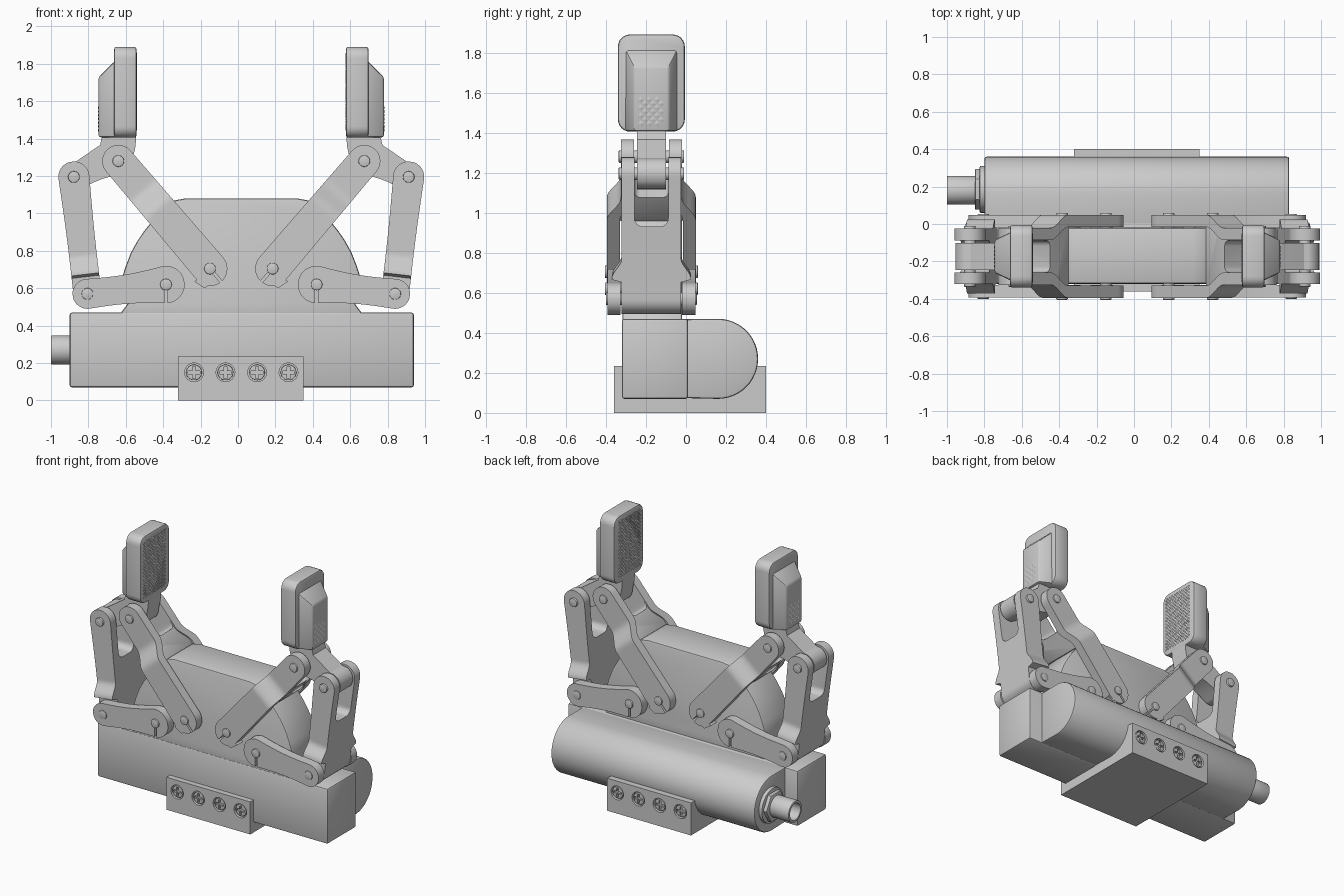
import bpy, bmesh, math
from mathutils import Vector

if "Cube" in bpy.data.objects:
    bpy.data.objects.remove(bpy.data.objects["Cube"])

CX, CY = 0.0175, -0.173          # symmetry centre of the linkage


def finish(bm, name, bevel=0.0, seg=2):
    bmesh.ops.recalc_face_normals(bm, faces=bm.faces)
    if bevel:
        edges = [e for e in bm.edges if e.calc_face_angle(0) > math.radians(35)]
        bmesh.ops.bevel(bm, geom=edges, offset=bevel, segments=seg, profile=0.5, affect='EDGES')
    me = bpy.data.meshes.new(name)
    bm.to_mesh(me)
    bm.free()
    ob = bpy.data.objects.new(name, me)
    bpy.context.collection.objects.link(ob)
    return ob


def prism(name, pts, axis, a, b, bevel=0.0, seg=2):
    """Extrude a profile: axis Y takes (x, z) points, axis X takes (y, z) points."""
    bm = bmesh.new()
    put = (lambda p, t: (p[0], t, p[1])) if axis == 'Y' else (lambda p, t: (t, p[0], p[1]))
    lo = [bm.verts.new(put(p, a)) for p in pts]
    hi = [bm.verts.new(put(p, b)) for p in pts]
    bm.faces.new(lo)
    bm.faces.new(hi)
    n = len(pts)
    for i in range(n):
        bm.faces.new((lo[i], lo[(i + 1) % n], hi[(i + 1) % n], hi[i]))
    return finish(bm, name, bevel, seg)


def rect(x0, x1, z0, z1):
    return [(x0, z0), (x1, z0), (x1, z1), (x0, z1)]


def arc(cx, cz, r, a0, a1, n):
    return [(cx + r * math.cos(math.radians(a0 + (a1 - a0) * i / n)),
             cz + r * math.sin(math.radians(a0 + (a1 - a0) * i / n))) for i in range(n + 1)]


def circle(cx, cz, r, n=32):
    return arc(cx, cz, r, 0, 360, n)[:-1]


def round_rect(x0, x1, z0, z1, r):
    return (arc(x1 - r, z0 + r, r, -90, 0, 6) + arc(x1 - r, z1 - r, r, 0, 90, 6)
            + arc(x0 + r, z1 - r, r, 90, 180, 6) + arc(x0 + r, z0 + r, r, 180, 270, 6))


def cut(ob, cutter):
    m = ob.modifiers.new("cut", 'BOOLEAN')
    m.operation, m.object = 'DIFFERENCE', cutter
    bpy.context.view_layer.objects.active = ob
    bpy.ops.object.modifier_apply(modifier=m.name)
    bpy.data.objects.remove(cutter)


def along(p, q, s, w=0.0):
    """Point at distance s from p towards q, offset sideways by w."""
    d = (Vector(q) - Vector(p)).normalized()
    return Vector(p) + d * s + Vector((-d.y, d.x)) * w


def bar(name, p, q, r0, r1, yfun, waist=0.0):
    """Round-ended link from p to q whose depth range follows yfun(s)."""
    L, N = (Vector(q) - Vector(p)).length, 10
    sec = [(-r0 * math.cos(k * math.pi / 2 / N), r0 * math.sin(k * math.pi / 2 / N)) for k in range(1, N)]
    sec += [(L * k / 48, r0 + (r1 - r0) * k / 48 - waist * math.sin(math.pi * k / 48)) for k in range(49)]
    sec += [(L + r1 * math.cos(k * math.pi / 2 / N), r1 * math.sin(k * math.pi / 2 / N)) for k in range(N - 1, 0, -1)]
    bm = bmesh.new()
    prev = None
    for s, w in sec:
        y0, y1 = yfun(s)
        a, b = along(p, q, s, w), along(p, q, s, -w)
        ring = [bm.verts.new(v) for v in ((a.x, y0, a.y), (b.x, y0, b.y), (b.x, y1, b.y), (a.x, y1, a.y))]
        if prev:
            for i in range(4):
                j = (i + 1) % 4
                bm.faces.new((prev[i], prev[j], ring[j], ring[i]))
        else:
            bm.faces.new(ring)
        prev = ring
    bm.faces.new(prev)
    return finish(bm, name)


def smooth(t):
    t = max(0.0, min(1.0, t))
    return t * t * (3 - 2 * t)


def studs(name, x, dx, ys, zs, h):
    """Grip texture of small diamond pyramids."""
    bm = bmesh.new()
    for i, z in enumerate(zs):
        for y in ys:
            y += h * (i % 2)
            base = [bm.verts.new((x, y + a * h, z + b * h)) for a, b in ((1, 0), (0, 1), (-1, 0), (0, -1))]
            tip = bm.verts.new((x + dx, y, z))
            for k in range(4):
                bm.faces.new((base[k], base[(k + 1) % 4], tip))
            bm.faces.new(base)
    return finish(bm, name)


# Main body, motor barrel and arched housing
prism("base_body", rect(-0.90, 0.94, 0.07, 0.47), 'Y', -0.32, 0.01, 0.012)
prism("motor_barrel", [(-0.05, 0.075), (-0.05, 0.468)] + arc(0.16, 0.27, 0.2, 90, -90, 24), 'X', -0.80, 0.83, 0.012)
half = [(0.65, 0.46), (0.605, 0.52), (0.625, 0.58), (0.64, 0.65), (0.617, 0.72), (0.59, 0.79), (0.557, 0.85),
        (0.52, 0.905), (0.475, 0.96), (0.43, 1.01), (0.395, 1.045), (0.355, 1.07), (0.30, 1.08)]
prism("arched_housing", [(CX + u, z) for u, z in half] + [(CX - u, z) for u, z in reversed(half)],
      'Y', -0.318, -0.02, 0.012)

# Mounting bracket with cross-head screws on both faces
bracket = prism("mounting_bracket", rect(-0.32, 0.35, 0.0, 0.235), 'Y', -0.36, 0.40)
for face, d in ((-0.36, 1), (0.40, -1)):
    for x in (-0.235, -0.067, 0.102, 0.27):
        cut(bracket, prism("recess", circle(x, 0.15, 0.05), 'Y', face - 0.02 * d, face + 0.025 * d))
        head = prism("bracket_screw", circle(x, 0.15, 0.042), 'Y', face + 0.005 * d, face + 0.03 * d, 0.004)
        a, b = 0.008, 0.032
        plus = [(a, b), (-a, b), (-a, a), (-b, a), (-b, -a), (-a, -a),
                (-a, -b), (a, -b), (a, -a), (b, -a), (b, a), (a, a)]
        cut(head, prism("cross", [(x + p, 0.15 + q) for p, q in plus], 'Y', face - 0.01 * d, face + 0.02 * d))

# Cable connector on the left end
prism("connector_flange", circle(0.185, 0.27, 0.125, 40), 'X', -0.825, -0.79, 0.005)
prism("connector_nut", circle(0.185, 0.27, 0.11, 6), 'X', -0.85, -0.82, 0.005)
tube = prism("connector_tube", circle(0.18, 0.27, 0.077, 40), 'X', -1.0, -0.83, 0.004)
cut(tube, prism("bore", circle(0.18, 0.27, 0.06, 40), 'X', -1.05, -0.92))

# Two mirrored linkage fingers
for side, sg in (("left", -1), ("right", 1)):
    X = lambda u: CX + sg * u
    P = lambda u, z: (X(u), z)
    A, B, C, D, E = P(0.6575, 1.28), P(0.895, 1.195), P(0.8225, 0.57), P(0.4025, 0.62), P(0.1675, 0.705)

    # Fork plates on front and back
    for f, g in (("front", -1), ("back", 1)):
        def jog(s):
            o = 0.087 + 0.07 * smooth((s - 0.2) / 0.14)
            return CY + g * o, CY + g * (o + 0.065)
        flat = lambda s: (CY + g * 0.154, CY + g * 0.22)
        drive = bar(f"{side}_drive_arm_{f}", A, E, 0.086, 0.093, jog)
        lower = bar(f"{side}_lower_link_{f}", C, D, 0.08, 0.1, flat, 0.012)
        prism(f"{side}_drive_clamp_{f}", [P(0.25, 0.635), P(0.195, 0.6), P(0.13, 0.645), P(0.17, 0.70)],
              'Y', *flat(0))
        # clamp slots
        cut(drive, prism("slot", [tuple(along(A, E, s, w)) for s, w in
                                  ((0.76, 0.007), (0.9, 0.007), (0.9, -0.007), (0.76, -0.007))], 'Y', -0.6, 0.3))
        cut(lower, prism("slot", [P(0.395, 0.62), P(0.41, 0.62), P(0.41, 0.48), P(0.395, 0.48)], 'Y', -0.6, 0.3))

    # Web joining the drive arm plates, with a curved mouth
    web = prism(f"{side}_drive_web", [tuple(along(A, E, s, w)) for s, w in
                ((0.14, 0.08), (0.36, 0.08), (0.36, -0.08), (0.14, -0.08))], 'Y', CY - 0.16, CY + 0.16, 0.01)
    lengthwise = bmesh.new()
    for s in (0.05, 0.20):
        for w in (0.2, -0.2):
            for y in (-0.085, 0.085):
                v = along(A, E, s, w)
                lengthwise.verts.new((v.x, CY + y, v.y))
    bmesh.ops.convex_hull(lengthwise, input=lengthwise.verts)
    cut(web, finish(lengthwise, "mouth", 0.03, 4))
    # trim the web sides to the narrow end of the jog
    for g in (-1, 1):
        cut(web, prism("trim", [tuple(along(A, E, s, w)) for s, w in
                       ((0.0, 0.2), (0.25, 0.2), (0.25, -0.2), (0.0, -0.2))], 'Y', CY + g * 0.145, CY + g * 0.3))

    # Outer follower link with shoulder and open slot
    def depth(s):
        h = 0.148 + 0.05 * smooth((s - 0.42) / 0.1) if s < 0.535 else 0.148
        return CY - h, CY + h
    outer = bar(f"{side}_outer_link", B, C, 0.083, 0.075, depth, 0.004)
    cut(outer, prism("window", round_rect(CY - 0.085, CY + 0.085, 0.93, 1.45, 0.045), 'X', X(0.6), X(1.1)))

    # Knuckle carrying the fingertip
    bar(f"{side}_knuckle", A, B, 0.075, 0.078, lambda s: (CY - 0.072, CY + 0.072), 0.015)
    prism(f"{side}_finger_neck", [P(0.562, 1.42), P(0.565, 1.36), P(0.59, 1.25), P(0.66, 1.205), P(0.75, 1.21),
                                  P(0.80, 1.20), P(0.895, 1.27), P(0.80, 1.335), P(0.755, 1.365),
                                  P(0.742, 1.42)], 'Y', CY - 0.072, CY + 0.072)

    # Pivot pins
    for (x, z), h in ((A, 0.163), (B, 0.163), (C, 0.227), (D, 0.232), (E, 0.232)):
        prism(f"{side}_pivot_pin", circle(x, z, 0.031, 24), 'Y', CY - h, CY + h, 0.004)

    # Fingertip pad with raised back
    prism(f"{side}_finger_pad", round_rect(-0.34, -0.006, 1.405, 1.89, 0.06), 'X', X(0.56), X(0.68), 0.012)
    bm = bmesh.new()
    for u, y, z in ((0.66, 0.13, 1.825), (0.68, 0.128, 1.81), (0.7625, 0.088, 1.73)):
        for g in (-1, 1):
            bm.verts.new((X(u), CY + g * y, z))
            bm.verts.new((X(u), CY + g * y, 1.407))
    bmesh.ops.convex_hull(bm, input=bm.verts)
    finish(bm, f"{side}_finger_back", 0.012)
    studs(f"{side}_grip_texture", X(0.561), -sg * 0.0045,
          [-0.305 + 0.026 * i for i in range(10)], [1.45 + 0.013 * i for i in range(32)], 0.013)
    studs(f"{side}_back_texture", X(0.762), sg * 0.004,
          [-0.225 + 0.04 * i for i in range(3)], [1.445 + 0.02 * i for i in range(7)], 0.02)

# Smooth shading with sharp edges kept
bpy.ops.object.select_all(action='DESELECT')
for ob in bpy.context.collection.objects:
    if "texture" not in ob.name:
        ob.select_set(True)
        bpy.context.view_layer.objects.active = ob
bpy.ops.object.shade_smooth_by_angle(angle=math.radians(30))
